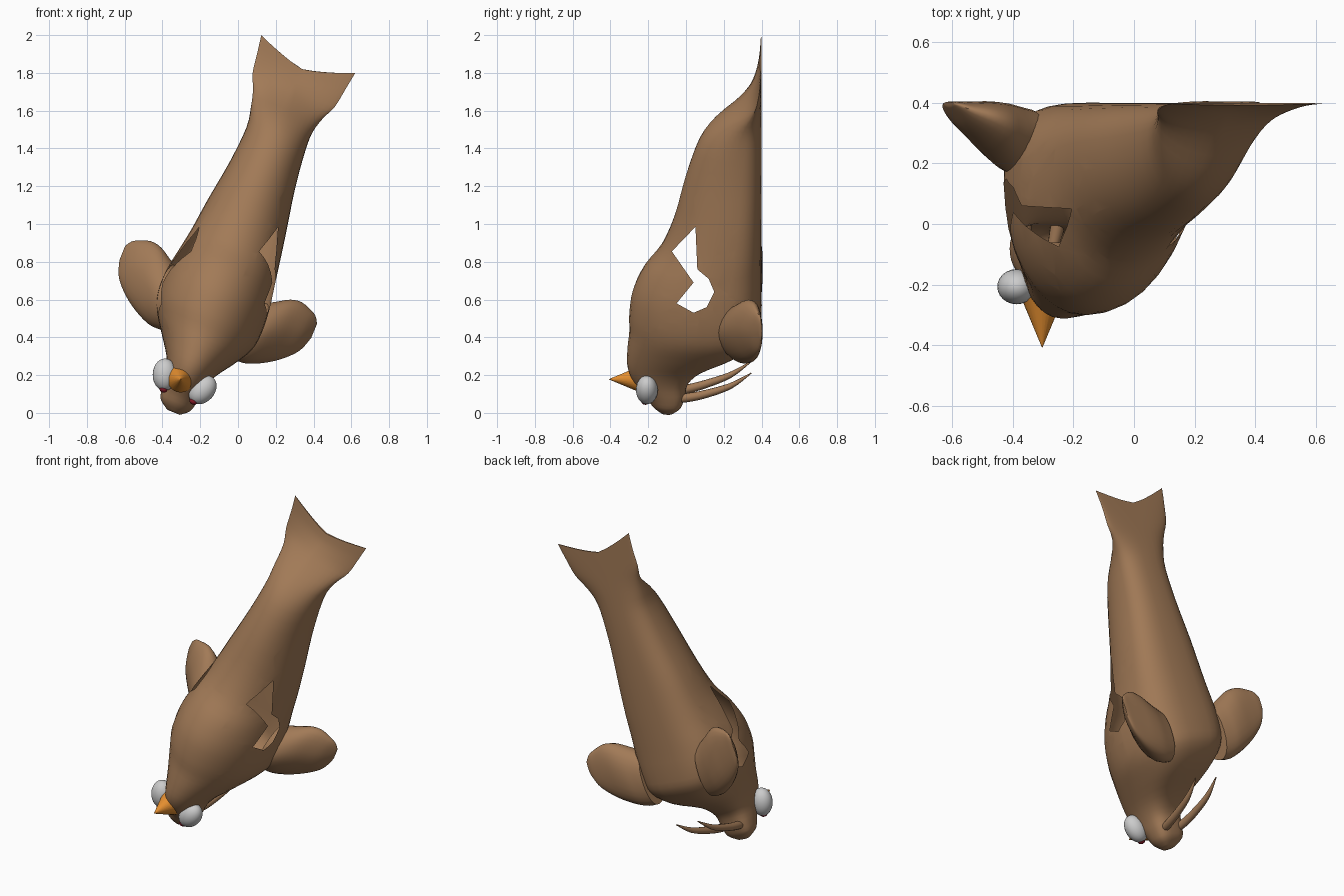
import bpy, bmesh, math
from mathutils import Vector, Matrix

if "Cube" in bpy.data.objects:
    bpy.data.objects.remove(bpy.data.objects["Cube"])

# Local frame: s runs from tail to head, u is sideways, y stays world depth
D = Vector((-0.375, 0, -0.927))
L = Vector((0.927, 0, -0.375))
O = Vector((0.34, 0, 1.82))


def P(s, u, y):
    return O + D * s + L * u + Vector((0, y, 0))


def mat(name, c):
    m = bpy.data.materials.new(name)
    m.diffuse_color = (*c, 1)
    m.use_nodes = True
    m.node_tree.nodes["Principled BSDF"].inputs["Base Color"].default_value = m.diffuse_color
    return m


BROWN = mat("brown", (0.36, 0.195, 0.095))
ORANGE = mat("orange", (0.80, 0.28, 0.03))
RED = mat("dark_red", (0.25, 0.01, 0.02))


def finish(name, bm, m=None, angle=50):
    bmesh.ops.recalc_face_normals(bm, faces=bm.faces)
    me = bpy.data.meshes.new(name)
    bm.to_mesh(me)
    bm.free()
    ob = bpy.data.objects.new(name, me)
    bpy.context.collection.objects.link(ob)
    if m:
        me.materials.append(m)
    bpy.ops.object.select_all(action='DESELECT')
    ob.select_set(True)
    bpy.context.view_layer.objects.active = ob
    bpy.ops.object.shade_smooth_by_angle(angle=math.radians(angle))
    return ob


def smooth_rows(rows, n):
    # Catmull-Rom interpolation of section parameters
    out = []
    for i in range(len(rows) - 1):
        a, b, c, d = (rows[max(0, min(len(rows) - 1, i + k))] for k in (-1, 0, 1, 2))
        for j in range(n):
            t = j / n
            out.append([q + 0.5 * t * (r - p + t * (2 * p - 5 * q + 4 * r - e + t * (3 * (q - r) + e - p)))
                        for p, q, r, e in zip(a, b, c, d)])
    return out + [list(rows[-1])]


def loft(rings):
    bm = bmesh.new()
    vs = [[bm.verts.new(p) for p in r] for r in rings]
    n = len(vs[0])
    for a, b in zip(vs, vs[1:]):
        for i in range(n):
            j = (i + 1) % n
            bm.faces.new((a[i], a[j], b[j], b[i]))
    # close both ends with strips joining the upper and lower edge
    for r in (vs[0], vs[-1]):
        for i in range(n // 2):
            q = [r[i], r[i + 1], r[(n - i - 1) % n], r[(n - i) % n]]
            bm.faces.new(list(dict.fromkeys(q)))
    return bm


def section(half, yt, yb, p_top, p_bot, yw, n=36):
    # flat-bellied rounded outline as (offset, y) pairs
    pts = []
    for i in range(n):
        a = 2 * math.pi * i / n
        c, s = math.cos(a), math.sin(a)
        p = p_bot if s > 0 else p_top
        w = half * math.copysign(abs(c) ** (2 / p), c)
        h = abs(s) ** (2 / p)
        mid = yb + (yt - yb) * yw
        pts.append((w, mid + h * ((yb if s > 0 else yt) - mid)))
    return pts


# Body with tail flukes and head: s, centre, half width, y back, y belly, sweep, top power
rows = [
    (0.00, 0.00, .268, .392, .400, -.085, 1.4), (0.06, 0.00, .252, .375, .40, -.045, 1.3),
    (0.13, 0.00, .235, .33, .40, -.01, 1.2), (0.20, 0.00, .200, .26, .40, 0, 1.5),
    (0.29, 0.00, .176, .15, .40, 0, 1.8), (0.40, 0.01, .168, .07, .40, 0, 2),
    (0.60, .015, .187, 0.0, .40, 0, 2), (0.83, .02, .225, -.06, .40, 0, 2),
    (1.00, .025, .250, -.13, .40, 0, 2), (1.12, .025, .270, -.22, .40, 0, 2),
    (1.25, .025, .292, -.28, .40, 0, 2), (1.38, .03, .295, -.30, .40, 0, 2),
    (1.48, .04, .270, -.30, .385, 0, 2), (1.58, .045, .208, -.31, .29, 0, 2),
    (1.68, .045, .140, -.31, .10, 0, 2), (1.76, .045, .110, -.28, .015, 0, 2),
    (1.84, .045, .100, -.215, -.005, 0, 2), (1.90, .045, .085, -.18, -.025, 0, 2),
    (1.94, .05, .035, -.135, -.07, 0, 2)]
rings = []
for s, cu, hw, yt, yb, bow, pt in smooth_rows(rows, 3):
    rings.append([P(s + bow * abs(w / hw) ** 1.3, cu + w, y)
                  for w, y in section(hw, yt, yb, pt, 2.8, 0.38)])
bm = loft(rings)

# Jagged openings through both flanks, outline in (y, z)
hole = [(.05, .985), (-.075, .855), (.04, .69), (-.05, .58), (.04, .53),
        (.11, .56), (.15, .64), (.12, .71), (.06, .76)]


def inside(y, z):
    r = False
    for (y1, z1), (y2, z2) in zip(hole, hole[1:] + hole[:1]):
        if (z1 > z) != (z2 > z) and y < (y2 - y1) * (z - z1) / (z2 - z1) + y1:
            r = not r
    return r


for (y1, z1), (y2, z2) in zip(hole, hole[1:] + hole[:1]):
    fs = [f for f in bm.faces if -.2 < f.calc_center_median().y < .27
          and .4 < f.calc_center_median().z < 1.1]
    geom = fs + list({e for f in fs for e in f.edges}) + list({v for f in fs for v in f.verts})
    bmesh.ops.bisect_plane(bm, geom=geom, dist=1e-5, plane_co=(0, y1, z1),
                           plane_no=Vector((0, z2 - z1, y1 - y2)).normalized())
gone = [f for f in bm.faces if inside(*f.calc_center_median().yz)]
bmesh.ops.delete(bm, geom=gone, context='FACES')
finish("body", bm, BROWN)

# Front flippers: u, s start, s end, y upper, y lower
flip = [(.21, 1.25, 1.56, .17, .38), (.26, 1.22, 1.56, .165, .39), (.31, 1.19, 1.545, .18, .40),
        (.37, 1.155, 1.515, .22, .405), (.43, 1.145, 1.475, .27, .405),
        (.49, 1.165, 1.42, .32, .405), (.525, 1.185, 1.37, .36, .405), (.548, 1.22, 1.30, .39, .403)]
for side, name in ((-1, "flipper_left"), (1, "flipper_right")):
    rings = []
    for u, s0, s1, y0, y1 in smooth_rows(flip, 3):
        rings.append([P((s0 + s1) / 2 + w, 0.03 + side * u, y)
                      for w, y in section((s1 - s0) / 2, y0, y1, 1.7, 2.2, 0.4, 24)])
    finish(name, loft(rings), BROWN)


def ball(name, centre, axes, m=None):
    bm = bmesh.new()
    bmesh.ops.create_uvsphere(bm, u_segments=24, v_segments=14, radius=1)
    bm.transform(Matrix.Translation(centre) @ Matrix(axes).transposed().to_4x4())
    finish(name, bm, m)


# Eyes flaring outward to the rear, pupils, and tusks curving under the chest
for side, tag in ((-1, "left"), (1, "right")):
    a = math.radians(20)
    long = D * math.cos(a) - L * side * math.sin(a)
    wide = L * math.cos(a) + D * side * math.sin(a)
    eu = .04 + side * .108
    ball("eye_" + tag, P(1.772, eu, -.207), (wide * .064, Vector((0, .058, 0)), long * .085))
    ball("pupil_" + tag, P(1.846, eu - side * .022, -.215), (L * .022, Vector((0, .022, 0)), D * .018), RED)

    path = [(1.845, .05, -.06, .020), (1.835, .06, .0, .024), (1.81, .07, .10, .022),
            (1.76, .078, .235, .016), (1.685, .082, .345, .003)]
    rings = []
    pts = smooth_rows(path, 4)
    for i, (s, du, y, r) in enumerate(pts):
        q, p = pts[min(i + 1, len(pts) - 1)], pts[max(i - 1, 0)]
        t = (P(q[0], 0, q[2]) - P(p[0], 0, p[2])).normalized()
        nrm = t.cross(L)
        c = P(s, .045 + side * du, y)
        rings.append([c + r * (L * math.cos(k * math.pi / 6) + nrm * math.sin(k * math.pi / 6))
                      for k in range(12)])
    finish("tusk_" + tag, loft(rings), BROWN)

# Beak
bm = bmesh.new()
bmesh.ops.create_cone(bm, cap_ends=True, segments=24, radius1=.07, radius2=.001, depth=.165)
bm.transform(Matrix.Translation((-.303, -.325, .178)) @ Matrix.Rotation(math.radians(90), 4, 'X'))
finish("beak", bm, ORANGE)
